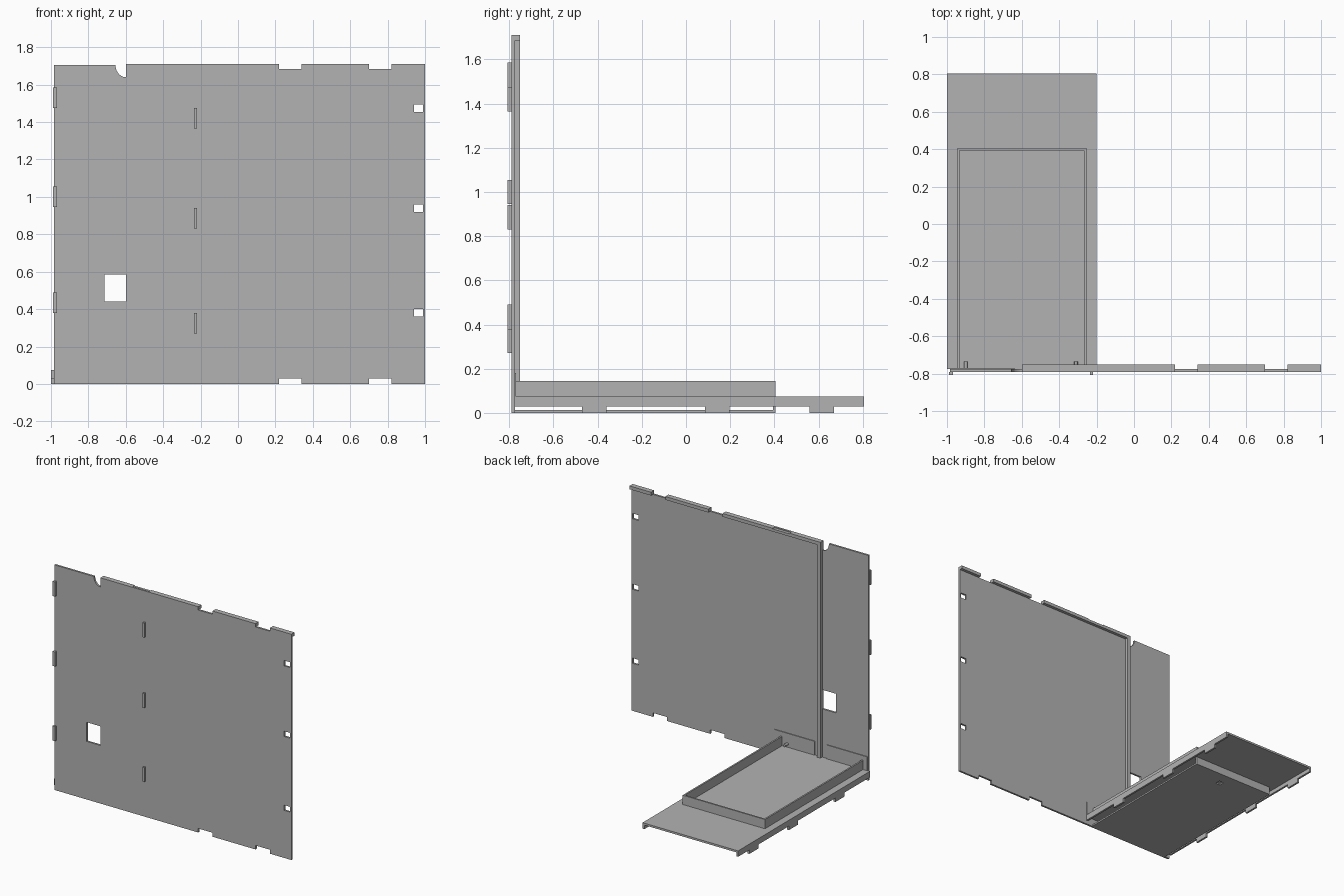
import bpy, bmesh, math
from mathutils import Vector

if "Cube" in bpy.data.objects:
    bpy.data.objects.remove(bpy.data.objects["Cube"], do_unlink=True)

grey = bpy.data.materials.new("plain grey")
grey.use_nodes = True
colour = (0.45, 0.45, 0.45, 1)
grey.diffuse_color = colour
grey.node_tree.nodes["Principled BSDF"].inputs["Base Color"].default_value = colour


def finish(name, bm):
    bmesh.ops.recalc_face_normals(bm, faces=bm.faces)
    mesh = bpy.data.meshes.new(name)
    bm.to_mesh(mesh)
    bm.free()
    mesh.materials.append(grey)
    ob = bpy.data.objects.new(name, mesh)
    bpy.context.collection.objects.link(ob)
    return ob


def boxes(name, ranges):
    """One object made of boxes, each given as x, y and z ranges."""
    bm = bmesh.new()
    for spans in ranges:
        cube = bmesh.ops.create_cube(bm, size=1)["verts"]
        for v in cube:
            v.co = Vector([lo + (c + 0.5) * (hi - lo) for c, (lo, hi) in zip(v.co, spans)])
    return finish(name, bm)


def cut(ob, ranges):
    """Cut boxes out of an object and keep the cutter hidden."""
    cutter = boxes(ob.name + "_cutter", ranges)
    cutter.hide_render = True
    cutter.hide_set(True)
    cutter.display_type = 'WIRE'
    mod = ob.modifiers.new("openings", 'BOOLEAN')
    mod.operation = 'DIFFERENCE'
    mod.solver = 'EXACT'
    mod.object = cutter
    bpy.context.view_layer.objects.active = ob
    bpy.ops.object.modifier_apply(modifier=mod.name)
    bpy.data.objects.remove(cutter, do_unlink=True)


FRONT, BACK, RIM = -0.79, -0.775, -0.752
TOP = 1.71
SHEET = (FRONT, BACK)
NOTCHES = [(0.22, 0.34), (0.70, 0.82)]

# Tall front sheet with a quarter-round bite in its top edge
arc = [(-0.6 - 0.055 * math.cos(a), 1.705 - 0.065 * math.sin(a))
       for a in [math.radians(d) for d in range(0, 91, 10)]]
outline = [(-0.985, 0), (1, 0), (1, TOP), (-0.6, TOP)] + arc[::-1] + [(-0.985, 1.705)]
bm = bmesh.new()
face = bm.faces.new([bm.verts.new((x, FRONT, z)) for x, z in outline])
new = bmesh.ops.extrude_face_region(bm, geom=[face])["geom"]
bmesh.ops.translate(bm, vec=(0, BACK - FRONT, 0),
                    verts=[v for v in new if isinstance(v, bmesh.types.BMVert)])
panel = finish("front_panel", bm)

# Window, latch holes and edge notches
through = (-0.9, -0.7)
openings = [((-0.715, -0.6), through, (0.44, 0.585))]
openings += [((0.94, 0.99), through, (z, z + 0.04)) for z in (0.36, 0.92, 1.455)]
openings += [(n, through, z) for n in NOTCHES for z in ((-0.1, 0.03), (1.685, 1.8))]
cut(panel, openings)

# Folded top rim and the upright rib behind the sheet
boxes("top_rim", [((a, b), (BACK, RIM), (1.685, TOP))
                  for a, b in ((-0.6, -0.34), (-0.2, 0.22), (0.34, 0.7), (0.82, 1))]
      + [((-0.34, -0.2), (BACK, RIM), (1.685, 1.705))])
boxes("upright_rib", [((-0.6, -0.57), (BACK, RIM), (0.075, 1.685))])

# Tabs on the front face
boxes("middle_tabs", [((-0.235, -0.22), (-0.807, FRONT), (z, z + 0.11))
                      for z in (0.27, 0.83, 1.365)])
boxes("edge_tabs", [((-0.99, -0.968), (-0.807, FRONT), (z, z + 0.11))
                    for z in (0.38, 0.945, 1.475)])

# Base plate with side lips and feet
boxes("base_plate", [((-1, -0.2), (BACK, 0.805), (0.06, 0.075))])
sides = [(-1, -0.985), (-0.215, -0.2)]
boxes("base_lips", [(s, (BACK, 0.805), (0.03, 0.06)) for s in sides])
boxes("base_feet", [(s, (y, y + 0.11), (0, 0.03)) for s in sides for y in (-0.47, 0.087, 0.56)])

# Raised tray walls
WALL = (0.075, 0.145)
LENGTH = (BACK, 0.405)
boxes("tray_walls", [((-0.945, -0.933), LENGTH, WALL), ((-0.267, -0.255), LENGTH, WALL),
                     ((-0.933, -0.267), (0.393, 0.405), WALL)])

# Low back strips of the tray against the sheet
boxes("tray_back_strips", [((-0.98, -0.64), (BACK, -0.769), (0.06, 0.18)),
                           ((-0.54, -0.2), (BACK, -0.769), (0.06, 0.18))])

# Shallow floor under the base, with its end wall and a small hole
floor = boxes("lower_floor", [((-0.945, -0.255), LENGTH, (0, 0.012))])
cut(floor, [((-0.58, -0.54), (0.28, 0.32), (-0.1, 0.1))])
boxes("lower_end_wall", [((-0.945, -0.255), (0.393, 0.405), (0.012, 0.06))])

# Small pins at the front corners of the tray
for name, x in (("right_pin", -0.9), ("left_pin", -0.31)):
    bm = bmesh.new()
    bmesh.ops.create_cone(bm, cap_ends=True, segments=16, radius1=0.01, radius2=0.01, depth=0.04)
    for v in bm.verts:
        v.co = Vector((x + v.co.x, -0.755 + v.co.z, 0.1 + v.co.y))
    finish(name, bm)
